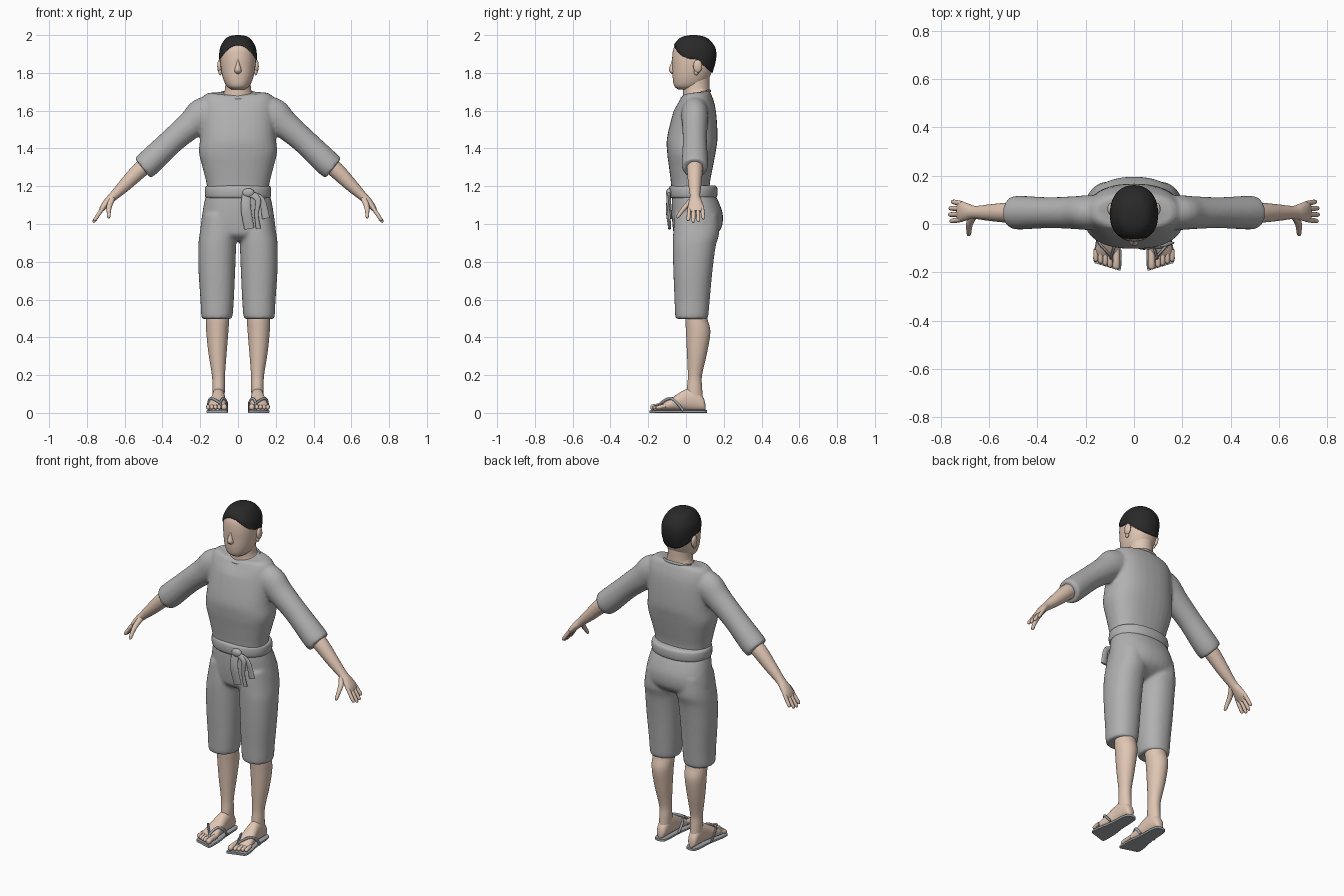
import bpy, bmesh, math
from mathutils import Vector

cube = bpy.data.objects.get("Cube")
if cube:
    bpy.data.objects.remove(cube, do_unlink=True)

X, Y, Z = Vector((1, 0, 0)), Vector((0, 1, 0)), Vector((0, 0, 1))


def material(name, r, g, b):
    m = bpy.data.materials.new(name)
    m.use_nodes = True
    m.diffuse_color = (r, g, b, 1)
    m.node_tree.nodes["Principled BSDF"].inputs["Base Color"].default_value = (r, g, b, 1)
    return m


CLOTH = material("grey cloth", .44, .44, .44)
SKIN = material("skin", .74, .56, .45)
HAIR = material("black hair", .022, .022, .022)
SANDAL = material("sandal grey", .36, .38, .4)


def dense(rows, n=5):
    """Smoothly interpolate between rows of numbers."""
    out = []
    for i in range(len(rows) - 1):
        near = [rows[max(i - 1, 0)], rows[i], rows[i + 1], rows[min(i + 2, len(rows) - 1)]]
        for k in range(n):
            t = k / n
            out.append([b + t * ((c - a) / 2 + t * (a - 2.5 * b + 2 * c - d / 2
                        + t * (d - a + 3 * (b - c)) / 2)) for a, b, c, d in zip(*near)])
    return out + [list(rows[-1])]


def loft(bm, rings):
    loops = [[bm.verts.new(p) for p in ring] for ring in rings]
    for lo, hi in zip(loops, loops[1:]):
        for i in range(len(lo)):
            bm.faces.new((lo[i - 1], lo[i], hi[i], hi[i - 1]))
    bm.faces.new(loops[0])
    bm.faces.new(loops[-1])


def unit_ring(segs, p):
    """Superellipse of unit radius."""
    angles = [math.tau * i / segs for i in range(segs)]
    power = lambda c: math.copysign(abs(c) ** (2 / p), c)
    return [(power(math.cos(a)), power(math.sin(a))) for a in angles]


def stack(bm, rows, p=2.2, along_y=False, segs=32, n=5):
    """Sections (level, x0, x1, v0, v1); symmetrical ones are (level, x1, v0, v1)."""
    rows = [r if len(r) == 5 else (r[0], -r[1], *r[1:]) for r in rows]
    rings = []
    for h, x0, x1, v0, v1 in dense(rows, n):
        ring = [((x0 + x1 + c * (x1 - x0)) / 2, (v0 + v1 + s * (v1 - v0)) / 2)
                for c, s in unit_ring(segs, p)]
        rings.append([(x, h, v) if along_y else (x, v, h) for x, v in ring])
    loft(bm, rings)


def tube(bm, rows, ref=Y, side=1, segs=16):
    """Sections (x, y, z, radius along ref, other radius) along a path."""
    rows = dense(rows, 4)
    pts = [Vector((side * r[0], r[1], r[2])) for r in rows]
    rings = []
    for i, r in enumerate(rows):
        t = (pts[min(i + 1, len(pts) - 1)] - pts[max(i - 1, 0)]).normalized()
        u = (ref - t * ref.dot(t)).normalized()
        w = t.cross(u)
        rings.append([pts[i] + u * c * r[3] + w * s * r[4] for c, s in unit_ring(segs, 2)])
    loft(bm, rings)


def blob(bm, centre, size):
    made = bmesh.ops.create_uvsphere(bm, u_segments=16, v_segments=10, radius=1)["verts"]
    for v in made:
        v.co = Vector(centre) + Vector([a * b for a, b in zip(v.co, size)])


def finish(name, bm, mat, mirror=False, fuse=0):
    bmesh.ops.recalc_face_normals(bm, faces=bm.faces)
    mesh = bpy.data.meshes.new(name)
    bm.to_mesh(mesh)
    bm.free()
    mesh.materials.append(mat)
    ob = bpy.data.objects.new(name, mesh)
    bpy.context.collection.objects.link(ob)
    bpy.ops.object.select_all(action="DESELECT")
    ob.select_set(True)
    bpy.context.view_layer.objects.active = ob
    bpy.ops.object.shade_smooth_by_angle(angle=math.radians(50))
    if mirror:
        ob.modifiers.new("Mirror", "MIRROR").use_mirror_merge = False
    if fuse:
        m = ob.modifiers.new("Fuse", "REMESH")
        m.mode, m.voxel_size, m.use_smooth_shade = "VOXEL", fuse, True
        s = ob.modifiers.new("Relax", "SMOOTH")
        s.factor, s.iterations = .5, 5
    return ob


# Shirt: torso and both sleeves fused into one garment
bm = bmesh.new()
stack(bm, [(1.16, .16, -.075, .125), (1.22, .168, -.08, .127), (1.3, .188, -.09, .142),
           (1.38, .207, -.1, .157), (1.46, .2, -.1, .167), (1.6, .195, -.065, .158),
           (1.67, .187, -.035, .135), (1.695, .155, -.02, .12)], p=2.4)
for v in bm.verts:
    fade = min(max((v.co.z - 1.6) / .08, 0), 1)
    v.co.z += fade * .25 * (v.co.y - .065) * max(0, 1 - abs(v.co.x) / .16)
for side in (1, -1):
    tube(bm, [(.12, .047, 1.6, .07, .085), (.19, .047, 1.575, .072, .09),
              (.25, .047, 1.525, .068, .075), (.355, .047, 1.435, .064, .067),
              (.47, .047, 1.325, .07, .07), (.505, .047, 1.295, .066, .066)], side=side, segs=28)
finish("shirt", bm, CLOTH, fuse=.009)

# Trousers: hips and both legs fused
bm = bmesh.new()
stack(bm, [(1.17, .165, -.07, .145), (1.12, .178, -.075, .172), (1.05, .19, -.075, .195),
           (.98, .198, -.07, .188), (.94, .18, -.06, .15), (.91, .1, -.02, .09)])
for s in (1, -1):
    stack(bm, [(z, s * a, s * b, y0, y1) for z, a, b, y0, y1 in (
        (1.05, .03, .185, -.06, .17), (.95, .006, .203, -.068, .175), (.88, .01, .21, -.07, .157),
        (.75, .015, .209, -.067, .14), (.6, .022, .199, -.061, .126), (.52, .028, .195, -.058, .119),
        (.497, .035, .19, -.053, .113))])
finish("trousers", bm, CLOTH, fuse=.009)

# Belt with a knot and hanging ends
bm = bmesh.new()
stack(bm, [(1.137, .164, -.08, .155), (1.145, .173, -.088, .164), (1.17, .176, -.091, .167),
           (1.195, .173, -.088, .164), (1.204, .162, -.078, .152)], segs=40, n=3)
finish("belt", bm, CLOTH)
bm = bmesh.new()
blob(bm, (.055, -.09, 1.165), (.032, .016, .024))
tube(bm, [(.045, -.088, 1.16, .022, .008), (.042, -.098, 1.08, .027, .009),
          (.06, -.088, .975, .026, .006)], X)
tube(bm, [(.06, -.09, 1.16, .016, .008), (.105, -.096, 1.13, .016, .008),
          (.098, -.09, 1.05, .011, .007), (.108, -.084, .975, .013, .006)], X)
tube(bm, [(.07, -.09, 1.16, .012, .008), (.125, -.087, 1.13, .016, .007),
          (.148, -.078, 1.03, .02, .006)], X)
finish("belt_knot", bm, CLOTH)

# Neckline trim and neck
bm = bmesh.new()
stack(bm, [(1.62, .09, -.01, .12), (1.675, .09, -.015, .122), (1.7, .073, -.015, .124),
           (1.74, .067, -.015, .124), (1.8, .068, -.01, .125)], p=2)
for v in bm.verts:
    if v.co.z < 1.71:
        v.co.z += .2 * (v.co.y - .055)
finish("neck", bm, SKIN)
bm = bmesh.new()
loop = [(.097 * math.cos(a), .052 + .075 * math.sin(a), 1.685 + .02 * math.sin(a), .007, .006)
        for a in [math.tau * i / 16 for i in range(17)]]
tube(bm, loop, Z, segs=8)
finish("collar", bm, CLOTH)

# Head
HEAD = [(1.712, .035, -.04, .05), (1.73, .06, -.062, .09), (1.77, .079, -.07, .12),
        (1.82, .09, -.072, .141), (1.88, .095, -.073, .155), (1.93, .09, -.066, .151),
        (1.97, .069, -.042, .123), (1.988, .046, -.012, .092), (1.995, .012, .025, .055)]
bm = bmesh.new()
stack(bm, HEAD, segs=48)
finish("head", bm, SKIN)


def hairline(p):
    return 1.945 - 8 * p.x ** 2 if p.y < .05 else 1.875 - .85 * (p.y - .05)


# Hair: a cap trimmed along the hairline
bm = bmesh.new()
stack(bm, HEAD, segs=64, n=8)
bmesh.ops.delete(bm, geom=[v for v in bm.verts if v.co.z < hairline(v.co)], context="VERTS")
for v in bm.verts:
    if v.is_boundary:
        v.co.z = hairline(v.co)
cap = finish("hair", bm, HAIR)
shell = cap.modifiers.new("Thickness", "SOLIDIFY")
shell.thickness, shell.offset = .005, 1

# Nose and ears
bm = bmesh.new()
stack(bm, [(1.795, .008, -.075, -.05), (1.805, .018, -.086, -.05), (1.82, .017, -.091, -.05),
           (1.85, .009, -.08, -.05), (1.875, .004, -.073, -.05)], segs=16)
finish("nose", bm, SKIN)
bm = bmesh.new()
blob(bm, (.098, .062, 1.835), (.012, .024, .034))
blob(bm, (.094, .054, 1.805), (.009, .013, .018))
finish("ears", bm, SKIN, mirror=True)

# Arms with fingers and thumbs
bm = bmesh.new()
tube(bm, [(.44, .047, 1.35, .044, .044), (.52, .047, 1.285, .042, .043), (.6, .047, 1.205, .034, .034),
          (.66, .048, 1.147, .027, .024), (.69, .05, 1.117, .035, .021), (.715, .052, 1.087, .042, .016),
          (.73, .053, 1.066, .036, .008)], segs=24)
for i, length in enumerate((.9, 1, .96, .78)):
    y, fan = .019 + .022 * i, (i - 1.5) * .005
    tube(bm, [(.712 + .055 * t * length, y + fan * t, 1.09 - .082 * t * length, r, r)
              for t, r in ((0, .01), (.5, .0105), (.9, .009), (1, .003))], segs=10)
tube(bm, [(.665, .035, 1.135, .016, .016), (.68, .005, 1.1, .015, .013), (.684, -.025, 1.065, .011, .011),
          (.684, -.042, 1.04, .009, .009), (.684, -.046, 1.03, .003, .003)], X, segs=12)
finish("arms", bm, SKIN, mirror=True)

# Lower legs
bm = bmesh.new()
stack(bm, [(.56, .05, .165, 0, .11), (.5, .047, .169, -.004, .113), (.43, .051, .168, 0, .129),
           (.32, .06, .157, .005, .112), (.2, .069, .138, .01, .085), (.14, .069, .136, .006, .085),
           (.07, .072, .134, 0, .09)], p=2)
finish("lower_legs", bm, SKIN, mirror=True)

# Feet with toes
bm = bmesh.new()
stack(bm, [(.102, .092, .118, .014, .05), (.09, .078, .13, .012, .085), (.05, .07, .136, .012, .13),
           (0, .068, .14, .012, .125), (-.06, .064, .152, .012, .09), (-.115, .06, .161, .012, .055),
           (-.14, .066, .155, .012, .036)], along_y=True)
for i in range(5):
    x, r = (.073, .015) if i == 0 else (.08 + .0195 * i, .0105)
    tip = -.188 + .008 * i
    tube(bm, [(x, -.105, .036, r, r), (x, tip + .03, .034, r, r), (x, tip + .008, .028, r, r),
              (x, tip, .026, r / 3, r / 3)], X, segs=10)
finish("feet", bm, SKIN, mirror=True)

# Sandals: soles and straps
bm = bmesh.new()
stack(bm, [(y, a, b, 0, .014) for y, a, b in (
    (.112, .088, .12), (.1, .073, .135), (.06, .066, .143), (-.02, .063, .148), (-.1, .053, .163),
    (-.16, .053, .168), (-.178, .058, .163))], p=9, along_y=True, n=3)
for v in bm.verts:
    if v.co.y < -.12:
        v.co.y += .3 * (v.co.x - .11)
finish("sandal_soles", bm, SANDAL, mirror=True)
bm = bmesh.new()
for edge, bend in ((.06, .078), (.156, .14)):
    tube(bm, [(.094, -.15, .015, .006, .006), (.095, -.135, .05, .007, .006),
              (bend, -.085, .077, .008, .006), (edge, -.05, .055, .008, .006),
              (edge, -.015, .012, .007, .006)], Z + X * .3, segs=8)
finish("sandal_straps", bm, SANDAL, mirror=True)
